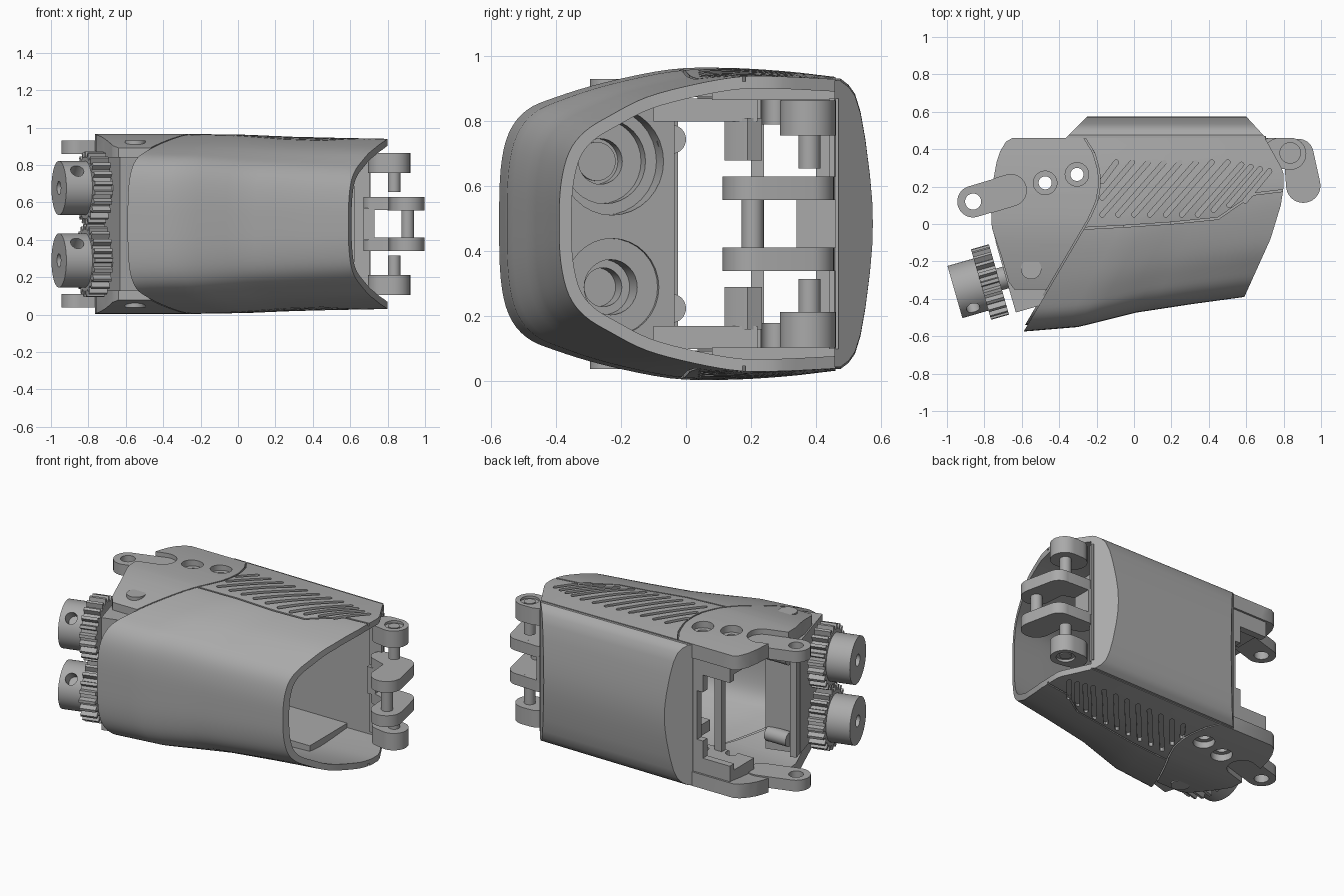
import bpy, bmesh, math
from mathutils import Matrix, Vector, geometry

if "Cube" in bpy.data.objects:
    bpy.data.objects.remove(bpy.data.objects["Cube"])

MID = 0.485
grey = bpy.data.materials.new("grey plastic")
grey.use_nodes = True
grey.diffuse_color = (0.4, 0.4, 0.4, 1)
grey.node_tree.nodes["Principled BSDF"].inputs["Base Color"].default_value = (0.4, 0.4, 0.4, 1)
parts = []


def make(name, bm, keep=True):
    bmesh.ops.recalc_face_normals(bm, faces=bm.faces[:])
    me = bpy.data.meshes.new(name)
    bm.to_mesh(me)
    bm.free()
    ob = bpy.data.objects.new(name, me)
    bpy.context.collection.objects.link(ob)
    if keep:
        parts.append(ob)
    return ob


def prism(bm, pts, z0, z1, m=Matrix()):
    lo = [bm.verts.new(m @ Vector((x, y, z0))) for x, y in pts]
    hi = [bm.verts.new(m @ Vector((x, y, z1))) for x, y in pts]
    bm.faces.new(lo[::-1])
    bm.faces.new(hi)
    for i in range(len(pts)):
        j = (i + 1) % len(pts)
        bm.faces.new((lo[i], lo[j], hi[j], hi[i]))


def circle(x, y, r, n=32):
    return [(x + r * math.cos(k * math.tau / n), y + r * math.sin(k * math.tau / n)) for k in range(n)]


def hull(*circles):
    pts = [p for c in circles for p in circle(*c)]
    return [pts[i] for i in geometry.convex_hull_2d([Vector(p) for p in pts])]


def rect(x0, x1, y0, y1):
    return [(x0, y0), (x1, y0), (x1, y1), (x0, y1)]


def both(bm, pts, z0, z1):
    """Same prism at the top and mirrored at the bottom."""
    prism(bm, pts, z0, z1)
    prism(bm, pts, 2 * MID - z1, 2 * MID - z0)


def boolean(ob, bm, op='DIFFERENCE'):
    cutter = make("cutter", bm, False)
    cutter.hide_render = True
    mod = ob.modifiers.new("cut", 'BOOLEAN')
    mod.operation, mod.object, mod.solver, mod.use_self = op, cutter, 'EXACT', True
    dg = bpy.context.evaluated_depsgraph_get()
    me = bpy.data.meshes.new_from_object(ob.evaluated_get(dg))
    ob.modifiers.clear()
    ob.data = me
    bpy.data.objects.remove(cutter)


def lerp(table, v):
    for (a, b), (c, d) in zip(table, table[1:]):
        if v <= c:
            return b + (d - b) * max(0, v - a) / (c - a)
    return table[-1][1]


# Half sections (y, height from the middle) at both ends of the shell, and its end outlines (y, x)
WIDE = [(-.575, 0), (-.57, .17), (-.545, .28), (-.49, .35), (-.4, .39), (-.25, .435), (-.05, .475), (.12, .48), (.3, .47), (.46, .452)]
SLIM = [(-.39, 0), (-.385, .12), (-.36, .22), (-.31, .285), (-.23, .335), (-.12, .39), (.03, .43), (.17, .453), (.3, .453), (.46, .445)]
LEFT = [(-.575, -.59), (.03, -.235), (.12, -.195), (.2, -.18), (.28, -.182), (.38, -.21), (.46, -.26)]
RIGHT = [(-.575, .52), (-.39, .59), (-.08, .73), (.1, .785), (.2, .8), (.28, .8), (.46, .7)]
EASE = [(0, 0), (.25, .13), (.5, .55), (.75, .79), (1, 1)]


def half(t, steps=4):
    s = lerp(EASE, t)
    p = [Vector(a).lerp(Vector(b), s) for a, b in zip(WIDE, SLIM)]
    q = [Vector((p[1].x, -p[1].y))] + p + [2 * p[-1] - p[-2]]
    out = []
    for a, b, c, d in zip(q, q[1:], q[2:], q[3:]):
        for k in range(steps):
            u = k / steps
            out.append(.5 * (2 * b + (c - a) * u + (2 * a - 5 * b + 4 * c - d) * u * u + (3 * b - a - 3 * c + d) * u ** 3))
    return out + [p[-1]]


def section(t, thick):
    h = half(t)
    outer = [Vector((p.x, -p.y)) for p in h[:0:-1]] + h
    inner = []
    for i, p in enumerate(outer):
        d = (outer[min(i + 1, len(outer) - 1)] - outer[max(i - 1, 0)]).normalized()
        inner.append(p + thick * Vector((d.y, -d.x)))
    inner[0].x = inner[-1].x = .46
    return outer, inner


def loft(bm, rings):
    """Rings of (outer, inner) 3D points joined into a closed channel."""
    rows = [[[bm.verts.new(p) for p in side] for side in ring] for ring in rings]
    n = len(rows[0][0])
    for a, b in zip(rows, rows[1:]):
        for s in (0, 1):
            for i in range(n - 1):
                bm.faces.new((a[s][i], a[s][i + 1], b[s][i + 1], b[s][i]))
        for i in (0, n - 1):
            bm.faces.new((a[0][i], b[0][i], b[1][i], a[1][i]))
    for o, c in (rows[0], rows[-1]):
        for i in range(n - 1):
            bm.faces.new((o[i], o[i + 1], c[i + 1], c[i]))


def place(pts, t, left=LEFT, right=RIGHT):
    return [(lerp(left, y) * (1 - t) + lerp(right, y) * t, y, MID + h) for y, h in pts]


def surface(x, y):
    a, b = lerp(LEFT, y), lerp(RIGHT, y)
    top = [tuple(p) for p in half(min(1, max(0, (x - a) / (b - a))))]
    return MID + lerp(top, y)


# Main shell, with a liner lip behind its left edge
bm = bmesh.new()
loft(bm, [[place(s, k / 16) for s in section(k / 16, .038)] for k in range(17)])
shell = make("main_shell", bm)
bm = bmesh.new()
loft(bm, [[place(section(0, d)[1], t) for d in (.036, .07)] for t in (-.012, .04)])
make("shell_lip", bm)

# Slanted grip slots and the grip border line
bm = bmesh.new()
for i in range(-2, 10):
    x0 = -.19 + .085 * max(i, 0)
    y0 = .05 + .025 * max(i - 6, 0) + .09 * max(-i, 0)
    y1 = .33 - .012 * max(i - 5, 0)
    x1 = x0 + (y1 - y0) * .95
    z = (surface(x0, y0) + surface(x1, y1)) / 2
    both(bm, hull((x0 + .02, y0, .013, 12), (x1, y1, .013, 12)), z - .016, 1.05)
boolean(shell, bm)
border = [(-.3, -.025), (-.05, -.012), (.2, .005), (.45, .03), (.55, .1), (.64, .16), (.85, .185)]
bm = bmesh.new()
for a, b in zip(border, border[1:]):
    z = (surface(*a) + surface(*b)) / 2
    both(bm, hull((*a, .005, 8), (*b, .005, 8)), z - .017, 1.05)
boolean(shell, bm)

# Flat floors inside the shell
bm = bmesh.new()
both(bm, rect(-.2, .45, .08, .458), .866, .92)
make("inner_floors", bm)

# Back panel
cap = [(.475, .447), (.5, .428), (.52, .4), (.537, .345), (.552, .26), (.566, .15), (.573, .07), (.575, 0)]
cap = [(y, -h) for y, h in cap] + cap[-2::-1]
bm = bmesh.new()
loft(bm, [[place([(y, h * f) for y, h in s], t, [(.455, -.37), (.575, -.25)], [(.455, .71), (.575, .6)])
           for s in (cap, [(.457, h) for y, h in cap])] for t, f in ((0, 1), (1, .985))])
make("back_panel", bm)

# Joint cheeks above and below
edge = [(lerp(LEFT, y) - .009, y) for y in [-.35 + .81 * k / 24 for k in range(25)]]
edge += [(-.65, .46), (-.685, .44), (-.715, .39), (-.735, .33), (-.755, .22), (-.765, .1), (-.76, -.02), (-.71, -.17), (-.67, -.31), (-.64, -.35)]
bm = bmesh.new()
prism(bm, edge, -.1, 1.1)
cheeks = make("joint_cheeks", bm)
bm = bmesh.new()
loft(bm, [[[(x, p.x, MID + p.y) for p in s] for s in section(0, .09)] for x in (-1, 0)])
boolean(cheeks, bm, 'INTERSECT')
LUG = ((-.86, .12, .085), (-.66, .18, .085))
HOLES = ((-.475, .22), (-.305, .265))
for cut in (0, 1):
    bm = bmesh.new()
    if cut == 0:
        both(bm, hull(*LUG), .93, 1.1)
    for x, y in HOLES:
        both(bm, circle(x, y, .035 if cut else .063), .8 if cut else .92, 1.1)
    boolean(cheeks, bm)
bm = bmesh.new()
both(bm, circle(-.55, -.24, .055), .87, .931)
make("cheek_pads", bm)

# Left hinge lugs
bm = bmesh.new()
both(bm, hull(*LUG), .86, .931)
lugs = make("left_lugs", bm)
bm = bmesh.new()
prism(bm, circle(-.86, .12, .043), -.1, 1.1)
boolean(lugs, bm)

# Right hinge: outer lugs, middle lugs with their web, and pins
bm = bmesh.new()
both(bm, hull((.835, .375, .086), (.775, .38, .08)), .757, .865)
outer = make("right_outer_lugs", bm)
bm = bmesh.new()
both(bm, circle(.835, .38, .055), .85, 1)
boolean(outer, bm)
bm = bmesh.new()
both(bm, hull((.905, .205, .092), (.88, .375, .08)), .558, .63)
both(bm, hull((.87, .375, .08), (.73, .4, .06)), .5581, .6299)
prism(bm, rect(.67, .73, .34, .46), .4, .57)
make("right_middle_lugs", bm)
bm = bmesh.new()
both(bm, circle(.835, .38, .034), .655, .858)
prism(bm, circle(.907, .205, .034), .345, .625)
make("right_pins", bm)
bm = bmesh.new()
prism(bm, rect(.62, .705, .44, .47), .1, .87)
make("hinge_wall", bm)

# Drive frame: local z runs along the slanted drive axis, local y is up
axis = Vector((.961, .275, 0))
side = Vector((.275, -.961, 0))
drives = []
for z in (.29, .677):
    m = Matrix((side, Vector((0, 0, 1)), axis)).transposed().to_4x4()
    m.translation = (-.77, -.31, z)
    drives.append(m)

# Motor block with stepped sockets
bm = bmesh.new()
prism(bm, rect(-.2, .195, -.163, .553), .088, .3, drives[0])
block = make("motor_block", bm)
for m, steps in ((drives[0], ((.15, .285), (.085, .2), (.06, .12))), (drives[1], ((.165, .22), (.13, .17), (.07, .12)))):
    for r, start in steps:
        bm = bmesh.new()
        prism(bm, circle(0, 0, r), start, .4, m)
        boolean(block, bm)
bm = bmesh.new()
prism(bm, rect(-.26, -.19, -.163, .553), .09, .13, drives[0])
make("motor_side_wall", bm)

# Gears, hubs and shafts
for name, m, turn in (("lower", drives[0], 0), ("upper", drives[1], math.pi / 22)):
    teeth = []
    for k in range(22):
        for f, r in ((-.3, .165), (-.16, .196), (.16, .196), (.3, .165)):
            a = (k + f) * math.tau / 22 + turn
            teeth.append((r * math.cos(a), r * math.sin(a)))
    bm = bmesh.new()
    prism(bm, teeth, -.05, .05, m)
    make(name + "_gear", bm)
    bm = bmesh.new()
    prism(bm, circle(0, 0, .145, 48), -.195, -.049, m)
    hub = make(name + "_hub", bm)
    bm = bmesh.new()
    prism(bm, circle(0, 0, .036), -.3, -.08, m)
    boolean(hub, bm)
    bm = bmesh.new()
    tilt = Matrix.Rotation(math.radians(40), 4, 'Z') @ Matrix.Rotation(math.pi / 2, 4, 'Y')
    prism(bm, circle(0, 0, .036), .06, .3, m @ Matrix.Translation((0, 0, -.125)) @ tilt)
    boolean(hub, bm)
    bm = bmesh.new()
    prism(bm, circle(0, 0, .06), .04, .13, m)
    make(name + "_shaft", bm)

# Back frame, open to the left with a stepped edge, and its posts
bm = bmesh.new()
prism(bm, rect(-.62, -.27, .4, .445), .07, .9)
frame = make("back_frame", bm)
bm = bmesh.new()
prism(bm, rect(-.7, -.43, .3, .6), .22, .75)
prism(bm, rect(-.6, -.39, .3, .6), .33, .64)
boolean(frame, bm)
bm = bmesh.new()
both(bm, rect(-.62, -.3, .2, .41), .79, .89)
posts = make("frame_blocks", bm)
bm = bmesh.new()
for x, y in HOLES:
    prism(bm, circle(x, y, .035), -.1, 1.1)
boolean(posts, bm)
bm = bmesh.new()
prism(bm, rect(-.42, -.37, .2, .24), .1, .87)
make("inner_post", bm)

# Small bosses and inner brackets
bm = bmesh.new()
spin = Matrix.Rotation(math.pi / 2, 4, 'Y')
for z in (.225, .745):
    prism(bm, circle(-z, -.045, .045), -.7, -.55, spin)
make("side_bosses", bm)
bm = bmesh.new()
both(bm, rect(-.1, .1, -.1, .22), .8, .87)
both(bm, hull((.03, .17, .06, 6), (.06, .19, .05, 6)), .68, .81)
make("inner_brackets", bm)

# Colour and shading
bpy.ops.object.select_all(action='DESELECT')
for ob in parts:
    ob.data.materials.clear()
    ob.data.materials.append(grey)
    ob.select_set(True)
bpy.context.view_layer.objects.active = shell
bpy.ops.object.shade_smooth_by_angle(angle=math.radians(30))
